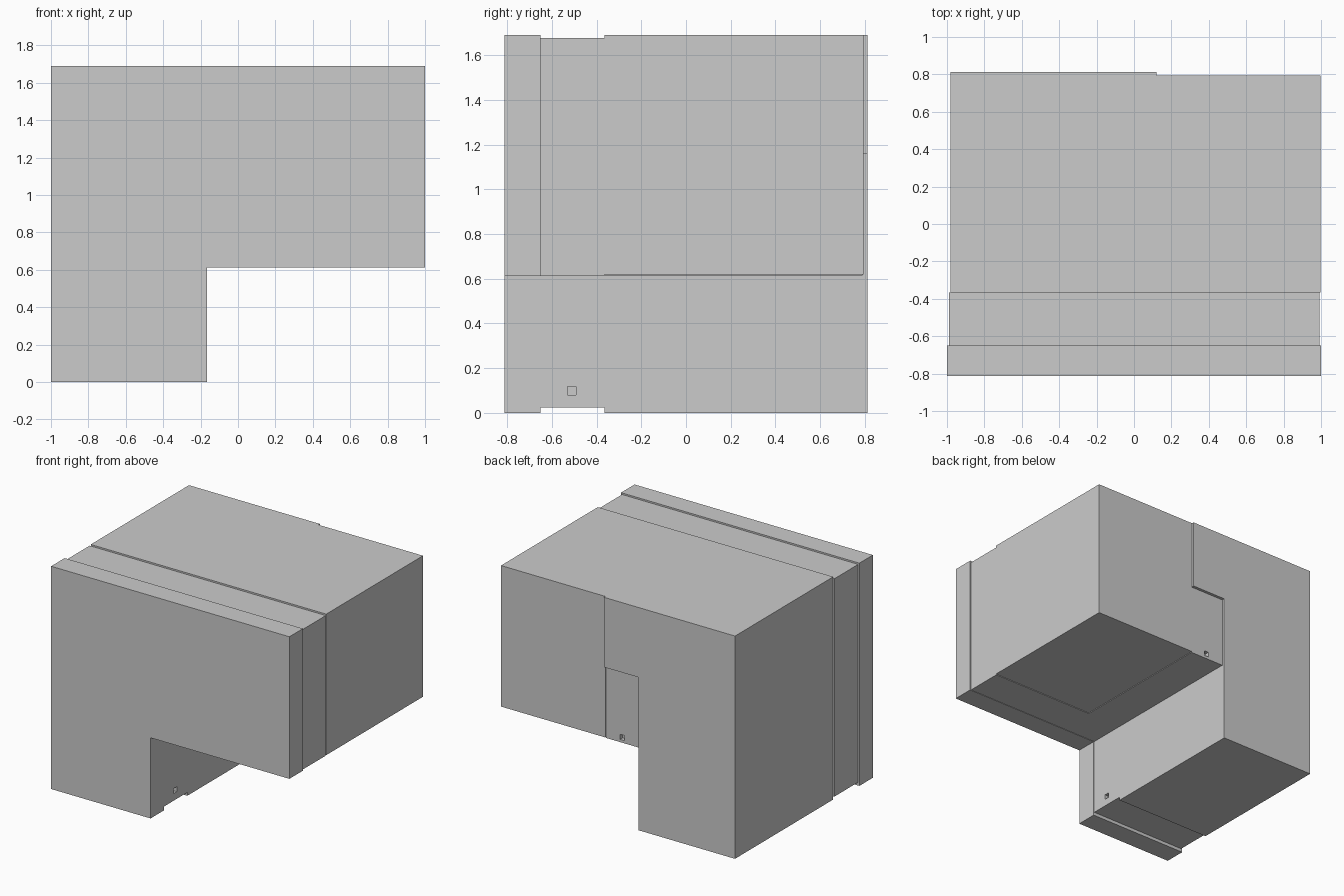
import bpy, bmesh

if "Cube" in bpy.data.objects:
    bpy.data.objects.remove(bpy.data.objects["Cube"])


def extrude_profile(name, profile, y0, y1):
    """Extrude an (x, z) outline from y0 back to y1."""
    bm = bmesh.new()
    face = bm.faces.new([bm.verts.new((x, y0, z)) for x, z in profile])
    ext = bmesh.ops.extrude_face_region(bm, geom=[face])
    verts = [g for g in ext["geom"] if isinstance(g, bmesh.types.BMVert)]
    bmesh.ops.translate(bm, verts=verts, vec=(0, y1 - y0, 0))
    bmesh.ops.recalc_face_normals(bm, faces=bm.faces)
    mesh = bpy.data.meshes.new(name)
    bm.to_mesh(mesh)
    bm.free()
    obj = bpy.data.objects.new(name, mesh)
    bpy.context.collection.objects.link(obj)
    return obj


def rect(x0, x1, z0, z1):
    return [(x0, z0), (x1, z0), (x1, z1), (x0, z1)]


def ell(x0, x1, z0, z1, notch_x, notch_z):
    """Inverted-L outline with the lower right corner cut away."""
    return [(x0, z0), (notch_x, z0), (notch_x, notch_z),
            (x1, notch_z), (x1, z1), (x0, z1)]


def cut_hole(target, center, size):
    """Sink a small square recess into a part."""
    bpy.ops.mesh.primitive_cube_add(size=1, location=center)
    cutter = bpy.context.object
    cutter.name = target.name + "_hole_cutter"
    cutter.scale = size
    cutter.hide_render = True
    mod = target.modifiers.new("hole", 'BOOLEAN')
    mod.object = cutter
    mod.operation = 'DIFFERENCE'
    mod.solver = 'EXACT'
    bpy.context.view_layer.objects.active = target
    bpy.ops.object.modifier_apply(modifier=mod.name)
    bpy.data.objects.remove(cutter)


# Front panel: the full L outline
extrude_profile("front_panel", ell(-1, 1, 0, 1.69, -0.165, 0.612), -0.812, -0.65)

# Recessed band behind the front panel
band = extrude_profile("recessed_band",
                       ell(-0.99, 0.992, 0.025, 1.678, -0.17, 0.615), -0.65, -0.365)

# Main body, stepped where it meets the side block
extrude_profile("main_body", ell(-0.98, 0.12, 0, 1.69, -0.17, 1.16), -0.365, 0.812)

# Side block over the notch, set slightly forward at the back
extrude_profile("side_block", rect(0.12, 0.996, 0.62, 1.69), -0.365, 0.795)

# Lower infill below the body step
infill = extrude_profile("lower_infill", rect(-0.17, 0.12, 0.615, 1.16), -0.365, 0.79)

# Small square holes in the notch wall and the back
cut_hole(band, (-0.17, -0.51, 0.098), (0.06, 0.038, 0.038))
cut_hole(infill, (-0.02, 0.79, 0.655), (0.038, 0.06, 0.038))
